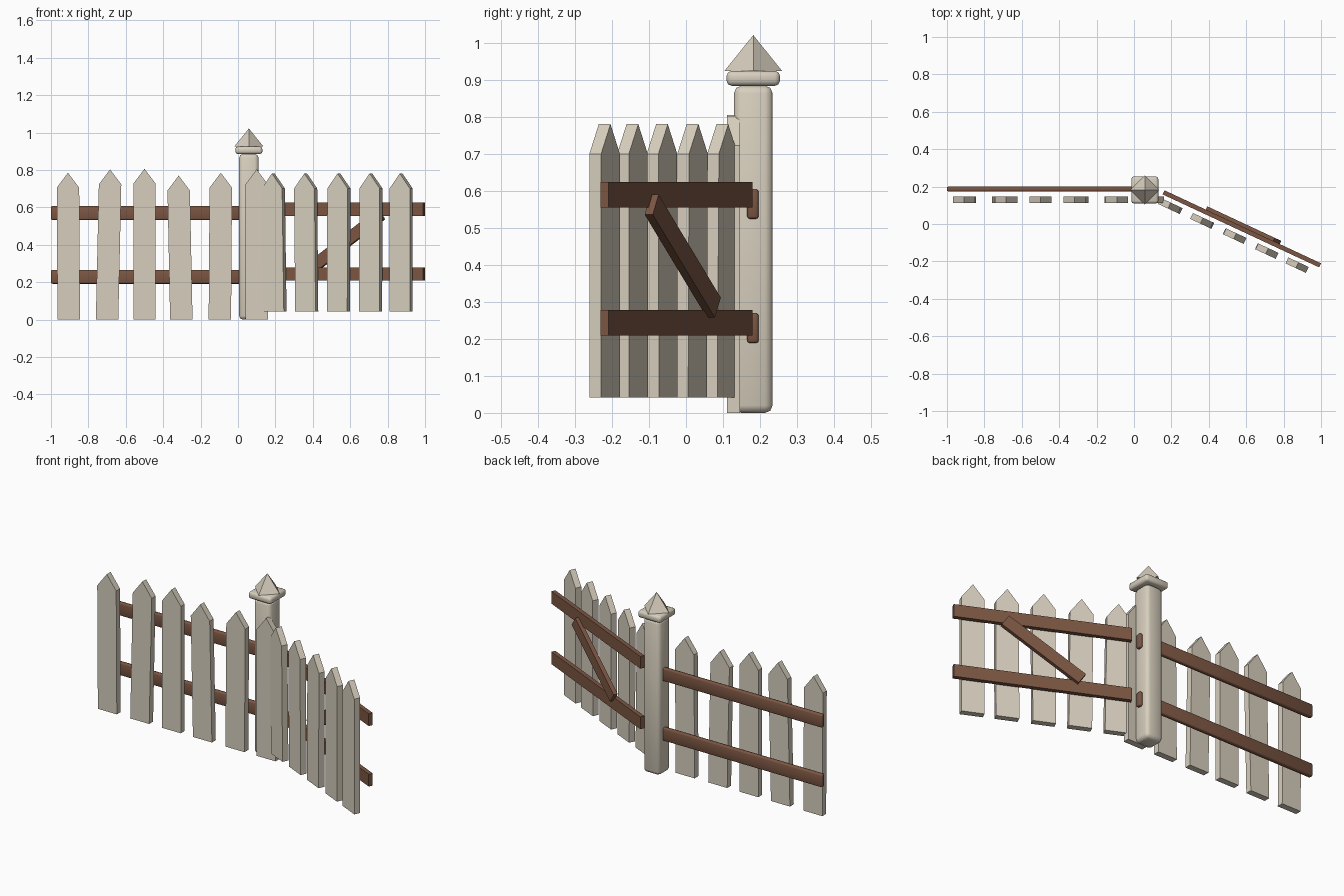
import bpy, bmesh, math
from mathutils import Matrix

if "Cube" in bpy.data.objects:
    bpy.data.objects.remove(bpy.data.objects["Cube"])


def material(name, rgb):
    m = bpy.data.materials.new(name)
    m.diffuse_color = (*rgb, 1)
    m.use_nodes = True
    m.node_tree.nodes["Principled BSDF"].inputs["Base Color"].default_value = m.diffuse_color
    return m


CREAM = material("cream paint", (0.68, 0.62, 0.51))
BROWN = material("brown wood", (0.20, 0.092, 0.055))


def finish(name, bm, mat, matrix=Matrix()):
    bmesh.ops.recalc_face_normals(bm, faces=bm.faces)
    me = bpy.data.meshes.new(name)
    bm.to_mesh(me)
    bm.free()
    me.materials.append(mat)
    ob = bpy.data.objects.new(name, me)
    bpy.context.collection.objects.link(ob)
    ob.matrix_world = matrix
    return ob


def box(name, centre, size, mat, frame=Matrix(), tilt=0, bevel=0, segments=1):
    bm = bmesh.new()
    bmesh.ops.create_cube(bm, size=1, matrix=Matrix.Diagonal((*size, 1)))
    ob = finish(name, bm, mat, frame @ Matrix.Translation(centre) @ Matrix.Rotation(tilt, 4, 'Y'))
    if bevel:
        mod = ob.modifiers.new("bevel", 'BEVEL')
        mod.width, mod.segments = bevel, segments
        bpy.context.view_layer.objects.active = ob
        ob.select_set(True)
        bpy.ops.object.modifier_apply(modifier="bevel")
        bpy.ops.object.shade_smooth_by_angle(angle=math.radians(50))
        ob.select_set(False)
    return ob


def picket(name, x, y, bottom, top, lean, frame=Matrix()):
    """Pointed board; lean shifts the top sideways."""
    w, t, shoulder = 0.06, 0.0175, top - 0.08
    outline = [(-w, bottom), (w, bottom), (w + lean, shoulder), (lean, top), (-w + lean, shoulder)]
    bm = bmesh.new()
    face = bm.faces.new([bm.verts.new((x + px, y - t, pz)) for px, pz in outline])
    ext = bmesh.ops.extrude_face_region(bm, geom=[face])
    bmesh.ops.translate(bm, vec=(0, 2 * t, 0),
                        verts=[v for v in ext["geom"] if isinstance(v, bmesh.types.BMVert)])
    finish(name, bm, CREAM, frame)


# Post with collar and pointed cap
PX, PY = 0.058, 0.182
box("post", (PX, PY, 0.4425), (0.104, 0.104, 0.885), CREAM, bevel=0.02, segments=2)
box("post_collar", (PX, PY, 0.905), (0.144, 0.144, 0.04), CREAM, bevel=0.013, segments=2)
bm = bmesh.new()
bmesh.ops.create_cone(bm, cap_ends=True, segments=4, radius1=0.078, radius2=0, depth=0.097)
finish("post_cap", bm, CREAM, Matrix.Translation((PX, PY, 0.9735)))

# Straight fence panel
for i, z in enumerate((0.2285, 0.57)):
    box(f"fence_rail_{i}", (-0.48, 0.187, z), (1.04, 0.026, 0.074), BROWN, bevel=0.007, segments=2)
fence = [(-0.905, 0.785, -0.004), (-0.70, 0.803, 0.016), (-0.50, 0.806, 0),
         (-0.303, 0.77, -0.014), (-0.097, 0.785, 0.005), (0.1, 0.803, 0)]
for i, (x, top, lean) in enumerate(fence):
    picket(f"fence_picket_{i}", x, 0.1285, 0, top, lean)

# Gate, swung open towards the front
GATE = Matrix.Translation((0.5765, -0.026, 0)) @ Matrix.Rotation(math.radians(-25), 4, 'Z')
for i, z in enumerate((0.244, 0.59)):
    box(f"gate_rail_{i}", (0, 0, z), (0.923, 0.024, 0.07), BROWN, GATE)
box("gate_brace", (0, 0.019, 0.424), (0.486, 0.024, 0.066), BROWN, GATE, tilt=math.radians(-35))
for i, (x, lean) in enumerate([(-0.394, -0.01), (-0.207, -0.006), (-0.02, 0.003), (0.17, 0.002), (0.35, 0)]):
    picket(f"gate_picket_{i}", x, -0.051, 0.042, 0.781, lean, GATE)

# Hinges on the post
for i, z in enumerate((0.229, 0.565)):
    box(f"hinge_{i}", (0.108, 0.181, z), (0.036, 0.031, 0.08), BROWN, bevel=0.007, segments=2)
